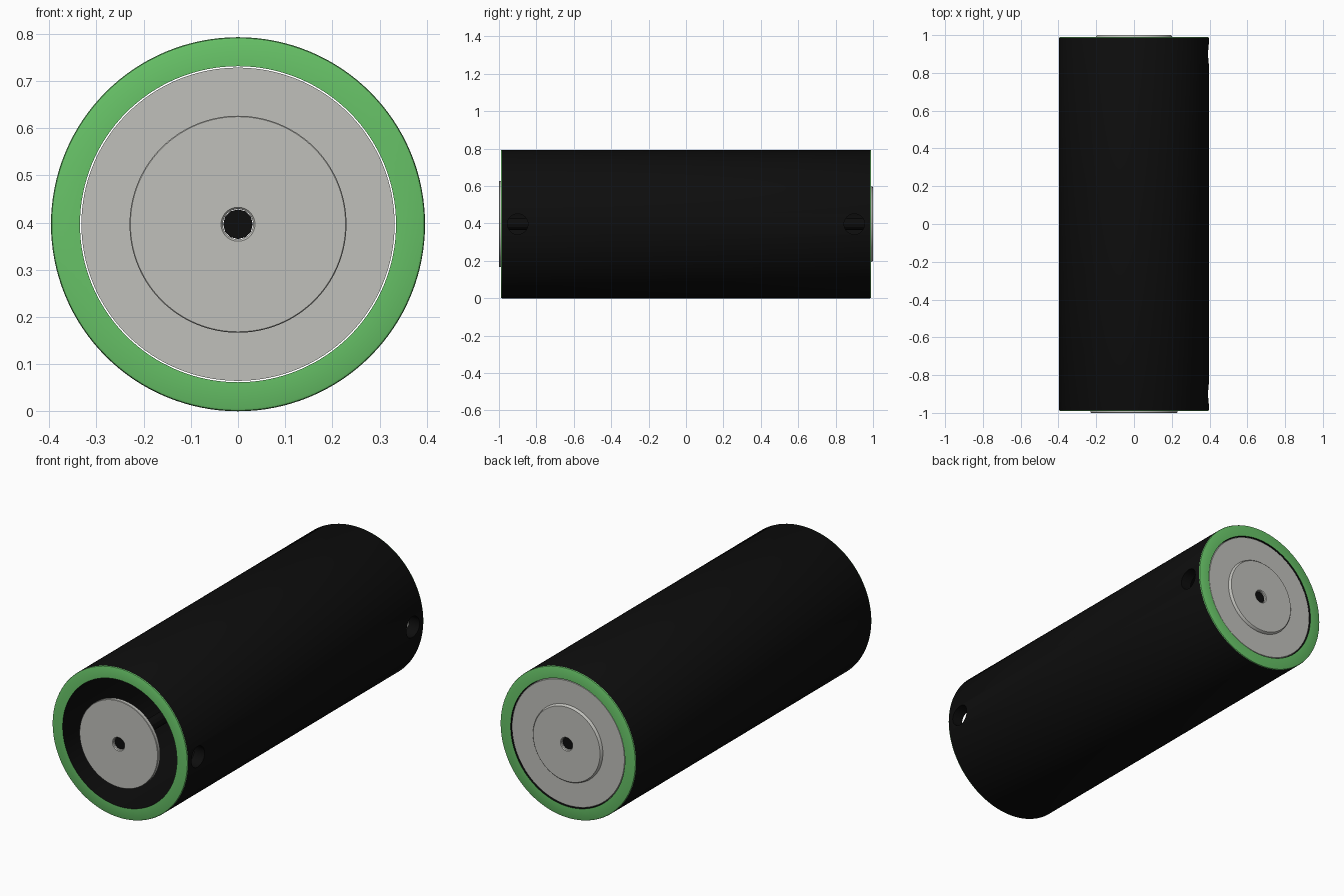
import bpy, bmesh, math
from mathutils import Matrix, Vector

cube = bpy.data.objects.get("Cube")
if cube:
    bpy.data.objects.remove(cube, do_unlink=True)

R = 0.3965      # outer radius, also the height of the axis
BORE = 0.335    # inner radius of the shell
END = 0.99      # half length of the shell


def material(name, rgb):
    m = bpy.data.materials.new(name)
    m.use_nodes = True
    m.diffuse_color = (*rgb, 1)
    bsdf = next(n for n in m.node_tree.nodes if n.type == 'BSDF_PRINCIPLED')
    bsdf.inputs["Base Color"].default_value = (*rgb, 1)
    return m


BLACK = material("matte_black", (0.004, 0.004, 0.004))
GREEN = material("rim_green", (0.135, 0.54, 0.135))
GREY = material("light_grey", (0.53, 0.53, 0.50))


def lathe(name, profile, mats, sides=128):
    """Turn a closed (radius, y) profile around the horizontal axis."""
    bm = bmesh.new()
    rings = []
    for r, y in profile:
        rings.append([bm.verts.new((r * math.cos(a), y, R + r * math.sin(a)))
                      for a in (2 * math.pi * i / sides for i in range(sides))])
    for a, b in zip(rings, rings[1:] + rings[:1]):
        for i in range(sides):
            j = (i + 1) % sides
            bm.faces.new((a[i], a[j], b[j], b[i]))
    bmesh.ops.recalc_face_normals(bm, faces=bm.faces)
    return finish(name, bm, mats)


def cylinder(name, radius, length, sides, matrix, mats):
    bm = bmesh.new()
    bmesh.ops.create_cone(bm, cap_ends=True, segments=sides, radius1=radius,
                          radius2=radius, depth=length, matrix=matrix)
    return finish(name, bm, mats)


def finish(name, bm, mats):
    me = bpy.data.meshes.new(name)
    bm.to_mesh(me)
    bm.free()
    for m in mats:
        me.materials.append(m)
    ob = bpy.data.objects.new(name, me)
    bpy.context.collection.objects.link(ob)
    return ob


def activate(ob):
    bpy.ops.object.select_all(action='DESELECT')
    ob.select_set(True)
    bpy.context.view_layer.objects.active = ob


def smooth(ob):
    activate(ob)
    bpy.ops.object.shade_smooth_by_angle(angle=math.radians(30))


# Hollow shell with a slightly rounded rim at both ends
f = 0.006
half = [(BORE, END), (R - f, END), (R - 0.3 * f, END - 0.3 * f), (R, END - f)]
shell = lathe("shell", half + [(r, -y) for r, y in reversed(half)], [BLACK, GREEN])

# Two round ports through the +x wall
for y in (-0.9, 0.9):
    mat = Matrix.Translation((R, y, R)) @ Matrix.Rotation(math.pi / 2, 4, 'Y')
    cutter = cylinder("port_cutter", 0.055, 0.3, 32, mat, [BLACK])
    cutter.hide_render = True
    mod = shell.modifiers.new("port", 'BOOLEAN')
    mod.operation, mod.solver, mod.object = 'DIFFERENCE', 'EXACT', cutter
    activate(shell)
    bpy.ops.object.modifier_apply(modifier=mod.name)
    bpy.data.objects.remove(cutter, do_unlink=True)

# Green on the end rims, black elsewhere
for p in shell.data.polygons:
    p.material_index = int(abs(p.normal.y) > 0.3 and abs(p.center.y) > END - f)
smooth(shell)

# Back plate with a raised, bevelled boss and a centre hole
smooth(lathe("back_plate", [
    (0.032, 0.955), (BORE - 0.003, 0.955), (BORE - 0.003, 0.983),
    (BORE - 0.006, 0.986), (0.203, 0.986), (0.20, 0.996), (0.196, 1.0),
    (0.036, 1.0), (0.032, 0.996)], [GREY]))

# Thin front disc standing free inside the open end
smooth(lathe("front_disc", [
    (0.032, -0.98), (0.23, -0.98), (0.23, -0.998), (0.228, -1.0),
    (0.036, -1.0), (0.032, -0.996)], [GREY]))

# Axle joining the disc and the plate
cylinder("axle", 0.0315, 1.975, 12,
         Matrix.Translation(Vector((0, 0, R))) @ Matrix.Rotation(math.pi / 2, 4, 'X'),
         [BLACK])
